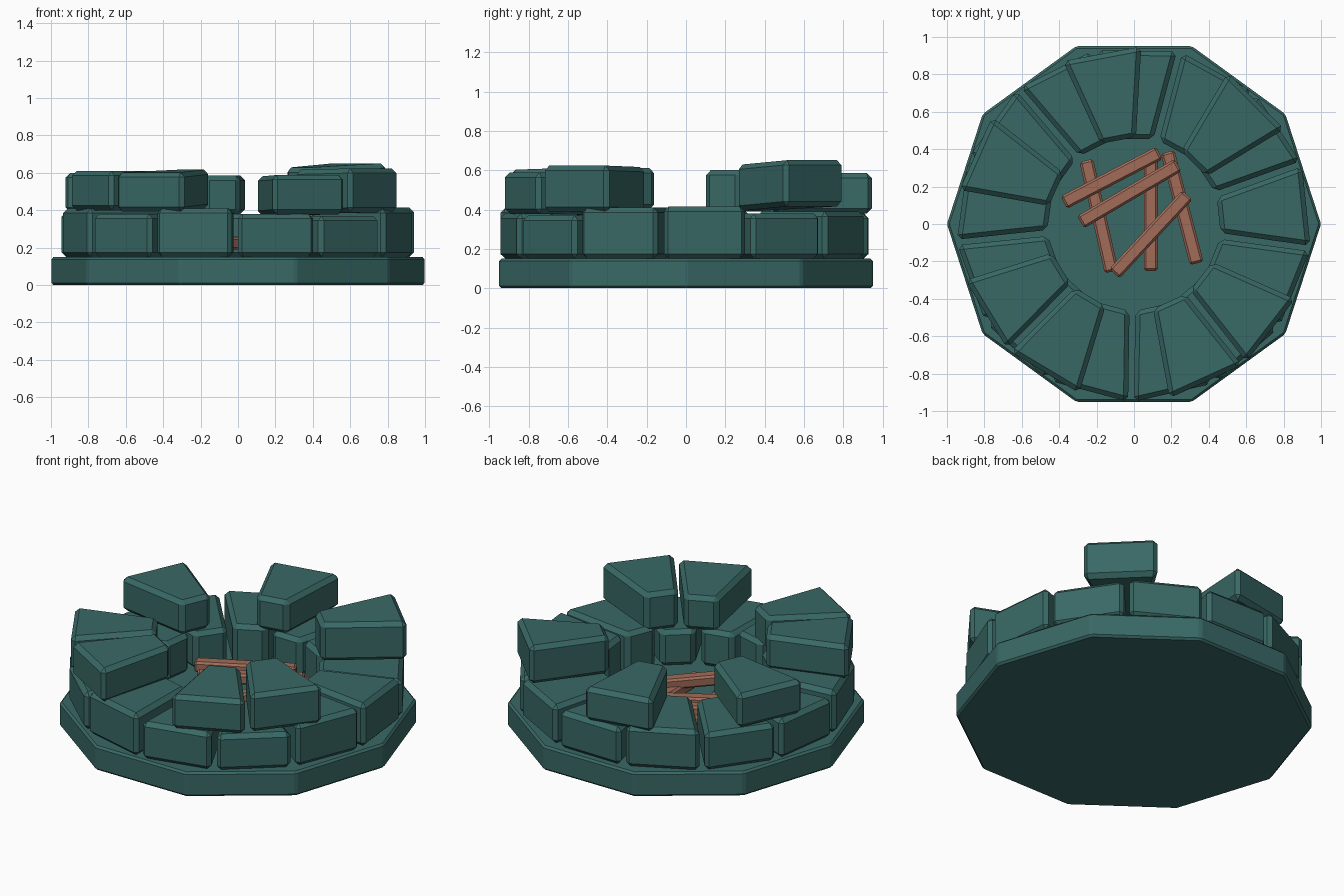
import bpy, bmesh, math
from mathutils import Vector

cube = bpy.data.objects.get("Cube")
if cube:
    bpy.data.objects.remove(cube, do_unlink=True)


def material(name, rgb):
    m = bpy.data.materials.new(name)
    m.use_nodes = True
    m.diffuse_color = (*rgb, 1)
    m.node_tree.nodes["Principled BSDF"].inputs["Base Color"].default_value = (*rgb, 1)
    return m


STONE = material("dark_teal_stone", (0.04, 0.14, 0.13))
WOOD = material("reddish_brown_wood", (0.36, 0.15, 0.10))


def prism(name, bottom, top, mat, bevel):
    """Solid between two matching loops of points, with chamfered edges."""
    bm = bmesh.new()
    lo = [bm.verts.new(p) for p in bottom]
    hi = [bm.verts.new(p) for p in top]
    bm.faces.new(lo[::-1])
    bm.faces.new(hi)
    for i in range(len(lo)):
        j = (i + 1) % len(lo)
        bm.faces.new((lo[i], lo[j], hi[j], hi[i]))
    bmesh.ops.recalc_face_normals(bm, faces=bm.faces)
    bmesh.ops.bevel(bm, geom=bm.edges[:], offset=bevel, segments=1,
                    affect='EDGES', clamp_overlap=True)
    mesh = bpy.data.meshes.new(name)
    bm.to_mesh(mesh)
    bm.free()
    mesh.materials.append(mat)
    obj = bpy.data.objects.new(name, mesh)
    bpy.context.collection.objects.link(obj)


def polar(r, deg, z):
    a = math.radians(deg)
    return Vector((r * math.cos(a), r * math.sin(a), z))


def stone(name, start, z0, z1, tilt=0.0, gap=0.9):
    """Wedge block filling one slot of a ring; tilt raises its outer edge."""
    a, b = start + gap, start + STEP - gap
    ig = 1.2 * gap
    ring = [(INNER, a + ig), (OUTER, a), (OUTER, b), (INNER, b - ig)]
    rise = [-tilt, tilt, tilt, -tilt]
    prism(name,
          [polar(r, d, z0 + t) for (r, d), t in zip(ring, rise)],
          [polar(r, d, z1 + t) for (r, d), t in zip(ring, rise)], STONE, 0.025)


SLOTS = 13
STEP = 360 / SLOTS
INNER, OUTER = 0.465, 0.95

# Ten-sided slab
prism("base_slab", [polar(1, 36 * i, 0) for i in range(10)],
      [polar(1, 36 * i, 0.15) for i in range(10)], STONE, 0.012)

# Full lower ring of stones
lower_tops = [0.38, 0.37, 0.41, 0.415, 0.38, 0.39, 0.38, 0.40, 0.38, 0.39, 0.41, 0.38, 0.41]
for i, top in enumerate(lower_tops):
    stone(f"lower_stone_{i + 1}", -91 + STEP * i, 0.15, top)

# Broken upper ring: slot -> (bottom, top, tilt)
upper = {-1: (0.375, 0.585, 0.004), 0: (0.385, 0.62, 0.004), 3: (0.405, 0.64, 0.012),
         5: (0.38, 0.585, 0.0), 7: (0.39, 0.60, 0.0), 9: (0.40, 0.61, 0.0),
         10: (0.40, 0.61, -0.008)}
for slot, (z0, z1, tilt) in upper.items():
    stone(f"upper_stone_{slot + 2}", -51.7 + STEP * slot, z0, z1, tilt)


def stick(name, x0, y0, x1, y1, z, w=0.075, h=0.065):
    """Square bar lying between two points."""
    p, q = Vector((x0, y0, z)), Vector((x1, y1, z))
    d = (q - p).normalized()
    s = Vector((-d.y, d.x, 0)) * w / 2
    up = Vector((0, 0, h))
    loop = [p - s, q - s, q + s, p + s]
    prism(name, loop, [v + up for v in loop], WOOD, 0.012)


# Crossed firewood in the middle
sticks = [(-0.255, 0.34, -0.12, -0.255, 0.145), (0.09, 0.35, 0.09, -0.25, 0.145),
          (0.18, 0.385, 0.335, -0.21, 0.145), (-0.375, 0.115, 0.135, 0.38, 0.195),
          (-0.285, 0.01, 0.235, 0.315, 0.19), (-0.105, -0.265, 0.285, 0.155, 0.19)]
for i, s in enumerate(sticks):
    stick(f"firewood_stick_{i + 1}", *s)
